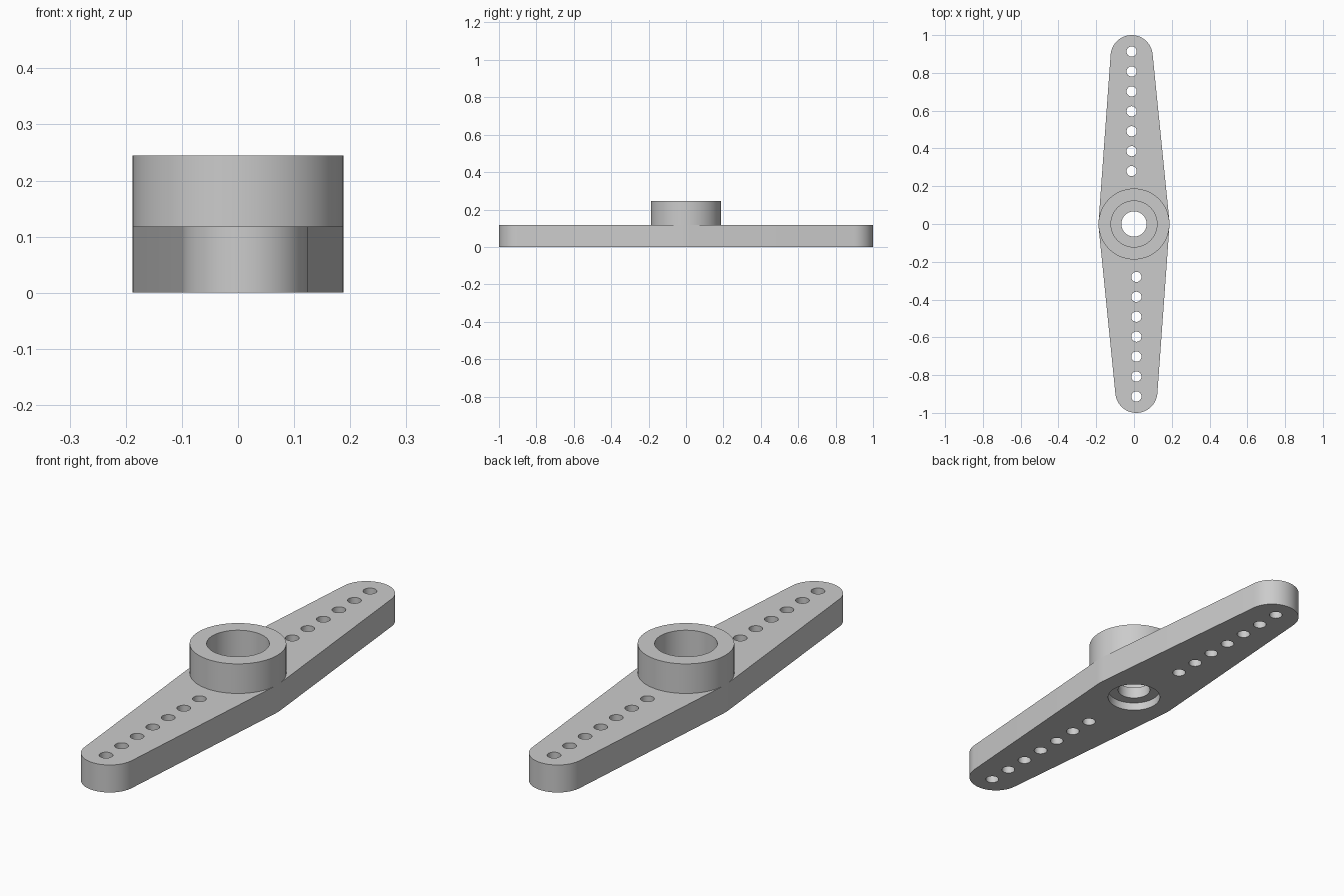
import bpy
import bmesh
from math import cos, sin, pi, radians
from mathutils import Vector
from mathutils.geometry import convex_hull_2d

cube = bpy.data.objects.get("Cube")
if cube:
    bpy.data.objects.remove(cube, do_unlink=True)

ARM_TOP, HUB_TOP = 0.118, 0.245
HUB_R, RECESS_R, BORE_R, SOCKET_R = 0.188, 0.122, 0.067, 0.109
TIP_R, TIP_X, TIP_Y = 0.1115, 0.0125, 0.8885
HOLE_R, FIRST_HOLE, HOLE_STEP = 0.027, 0.28, 0.1055
SIDES = 64

grey = bpy.data.materials.new("grey plastic")
grey.use_nodes = True
colour = (0.6, 0.6, 0.6, 1)
grey.diffuse_color = colour
grey.node_tree.nodes["Principled BSDF"].inputs["Base Color"].default_value = colour


def make_object(name, bm):
    mesh = bpy.data.meshes.new(name)
    bm.to_mesh(mesh)
    bm.free()
    mesh.materials.append(grey)
    obj = bpy.data.objects.new(name, mesh)
    bpy.context.collection.objects.link(obj)
    return obj


def circle(x, y, r):
    return [Vector((x + r * cos(2 * pi * i / SIDES), y + r * sin(2 * pi * i / SIDES)))
            for i in range(SIDES)]


def lathe(bm, profile, x=0, y=0):
    """Turn a (radius, height) profile about a vertical axis."""
    verts = [bm.verts.new((x + r, y, z)) for r, z in profile]
    edges = [bm.edges.new(pair) for pair in zip(verts, verts[1:])]
    bmesh.ops.spin(bm, geom=verts + edges, cent=(x, y, 0), axis=(0, 0, 1),
                   angle=2 * pi, steps=SIDES)
    bmesh.ops.remove_doubles(bm, verts=bm.verts[:], dist=0.0001)


def shade(obj):
    bpy.ops.object.select_all(action='DESELECT')
    obj.select_set(True)
    bpy.context.view_layer.objects.active = obj
    bpy.ops.object.shade_smooth_by_angle(angle=radians(30))


# Tapered double arm: outline wrapped around the hub and both offset tips
points = circle(0, 0, HUB_R) + circle(-TIP_X, TIP_Y, TIP_R) + circle(TIP_X, -TIP_Y, TIP_R)
bm = bmesh.new()
outline = bm.faces.new([bm.verts.new((*points[i], 0)) for i in convex_hull_2d(points)])
top = bmesh.ops.extrude_face_region(bm, geom=[outline], use_keep_orig=True)["geom"]
bmesh.ops.translate(bm, vec=(0, 0, ARM_TOP),
                    verts=[v for v in top if isinstance(v, bmesh.types.BMVert)])
bmesh.ops.recalc_face_normals(bm, faces=bm.faces[:])
arm = make_object("arm", bm)

# Cutter: stepped centre bore and a row of seven holes on each arm
bm = bmesh.new()
lathe(bm, [(0, -0.05), (SOCKET_R, -0.05), (SOCKET_R, 0.035), (BORE_R, 0.035),
           (BORE_R, 0.085), (RECESS_R, 0.085), (RECESS_R, 0.2), (0, 0.2)])
for side in (1, -1):
    for i in range(7):
        lathe(bm, [(0, -0.05), (HOLE_R, -0.05), (HOLE_R, 0.2), (0, 0.2)],
              -side * TIP_X, side * (FIRST_HOLE + i * HOLE_STEP))
bmesh.ops.recalc_face_normals(bm, faces=bm.faces[:])
cutter = make_object("hole_cutter", bm)
cutter.hide_render = True

cut = arm.modifiers.new("holes", 'BOOLEAN')
cut.operation = 'DIFFERENCE'
cut.solver = 'EXACT'
cut.object = cutter
bpy.context.view_layer.objects.active = arm
bpy.ops.object.modifier_apply(modifier=cut.name)
bpy.data.objects.remove(cutter, do_unlink=True)
shade(arm)

# Raised hub collar standing on the arm
bm = bmesh.new()
lathe(bm, [(HUB_R, ARM_TOP), (HUB_R, HUB_TOP), (RECESS_R, HUB_TOP), (RECESS_R, ARM_TOP)])
bmesh.ops.recalc_face_normals(bm, faces=bm.faces[:])
# The collar is open underneath, so make sure its top faces up
if max(bm.faces, key=lambda f: f.calc_center_median().z).normal.z < 0:
    bmesh.ops.reverse_faces(bm, faces=bm.faces[:])
shade(make_object("hub_collar", bm))
